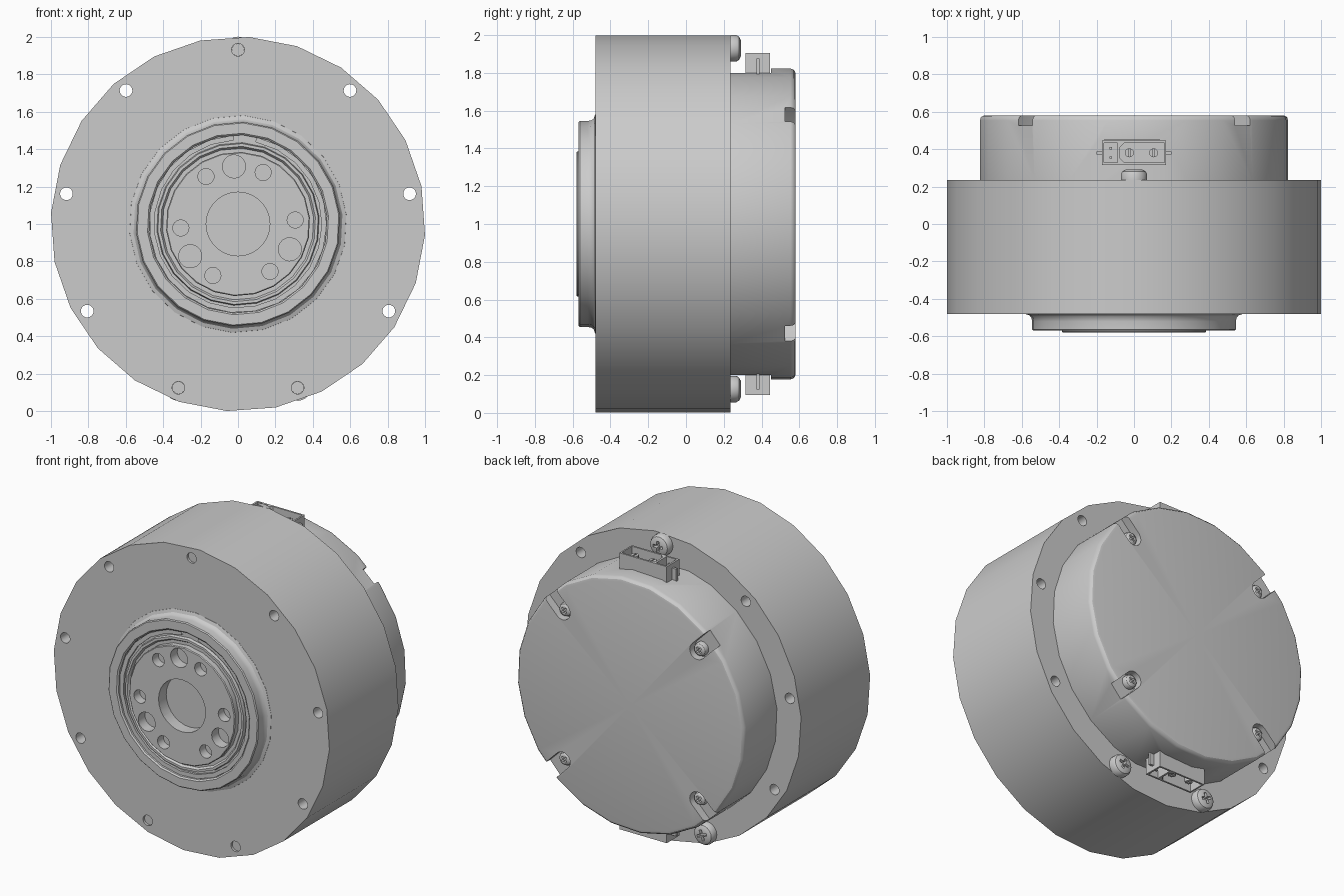
import bpy, bmesh, math
from mathutils import Matrix, Vector

if "Cube" in bpy.data.objects:
    bpy.data.objects.remove(bpy.data.objects["Cube"])

grey = bpy.data.materials.new("metal grey")
grey.diffuse_color = (0.6, 0.6, 0.6, 1)
grey.use_nodes = True
grey.node_tree.nodes["Principled BSDF"].inputs["Base Color"].default_value = grey.diffuse_color


def finish(name, bm, turn=0.0):
    """Turn about the motor axis (y), then store as an object."""
    bmesh.ops.remove_doubles(bm, verts=bm.verts, dist=1e-5)
    bmesh.ops.recalc_face_normals(bm, faces=bm.faces)
    bm.transform(Matrix.Rotation(turn, 4, 'Y'))
    mesh = bpy.data.meshes.new(name)
    bm.to_mesh(mesh)
    bm.free()
    mesh.materials.append(grey)
    obj = bpy.data.objects.new(name, mesh)
    bpy.context.collection.objects.link(obj)
    return obj


def lathe(name, profile, sides=16, at=(0, 0), turn=0.0, first=0.0, sweep=math.tau):
    """Revolve (radius, y) points about a y-parallel axis through at=(x, z)."""
    bm = bmesh.new()
    vs = [bm.verts.new((r * math.sin(first), y, r * math.cos(first))) for r, y in profile]
    es = [bm.edges.new(p) for p in zip(vs, vs[1:])]
    bmesh.ops.spin(bm, geom=vs + es, cent=(0, 0, 0), axis=(0, 1, 0),
                   angle=sweep, steps=sides)
    bm.transform(Matrix.Translation((at[0], 0, at[1])))
    return finish(name, bm, turn)


def prism(name, pts, lo, hi, axis='Y', turn=0.0):
    """Extrude an outline: (x, z) along y, or (x, y) along z."""
    bm = bmesh.new()
    place = (lambda p, h: (p[0], h, p[1])) if axis == 'Y' else (lambda p, h: (p[0], p[1], h))
    a = [bm.verts.new(place(p, lo)) for p in pts]
    b = [bm.verts.new(place(p, hi)) for p in pts]
    bm.faces.new(a)
    bm.faces.new(b)
    for i in range(len(pts)):
        j = (i + 1) % len(pts)
        bm.faces.new((a[i], a[j], b[j], b[i]))
    return finish(name, bm, turn)


def box(name, x0, x1, y0, y1, z0, z1, turn=0.0):
    return prism(name, [(x0, y0), (x1, y0), (x1, y1), (x0, y1)], z0, z1, 'Z', turn)


def rod(name, r, y0, y1, at=(0, 0), turn=0.0, sides=16):
    return lathe(name, [(0, y0), (r, y0), (r, y1), (0, y1)], sides, at, turn)


def cut(obj, cutters):
    for c in cutters:
        m = obj.modifiers.new("cut", 'BOOLEAN')
        m.operation, m.solver, m.object = 'DIFFERENCE', 'EXACT', c
    bpy.context.view_layer.objects.active = obj
    for m in list(obj.modifiers):
        bpy.ops.object.modifier_apply(modifier=m.name)
    for c in cutters:
        bpy.data.objects.remove(c)


def screw(name, r, y, h, dist, turn):
    """Pan head with a cross recess."""
    head = lathe(name, [(0, y), (r, y), (r, y + h * .55), (r * .88, y + h * .82),
                        (r * .6, y + h), (0, y + h)], 20, (0, dist), turn)
    a, b = r * .5, r * .13
    plus = [(-b, -a), (b, -a), (b, -b), (a, -b), (a, b), (b, b),
            (b, a), (-b, a), (-b, b), (-a, b), (-a, -b), (-b, -b)]
    cut(head, [prism("cross", [(x, z + dist) for x, z in plus], y + h * .5, y + h * 2, turn=turn)])


rad = math.radians

# Main housing with nine mounting holes
body = lathe("housing", [(0, -.48), (1, -.48), (1, .235), (0, .235)], 24, first=rad(3.4))
cut(body, [rod("hole", .034, -.6, .4, (0, .93), rad(40 * k)) for k in range(9)])

# Three housing screws, shanks filling their holes
for a in (0, 160, 200):
    screw("housing_screw", .07, .235, .056, .93, rad(a))
    rod("screw_shank", .0335, -.465, .24, (0, .93), rad(a))

# Front boss with fillet, stepped groove and output hub
hub = lathe("output_hub", [
    (0, -.47), (.585, -.47), (.58, -.481), (.56, -.488), (.55, -.5), (.546, -.52),
    (.546, -.562), (.54, -.568), (.485, -.568), (.476, -.56), (.476, -.535), (.435, -.535),
    (.43, -.555), (.415, -.555), (.405, -.54), (.385, -.54), (.385, -.575), (.38, -.58),
    (0, -.58)], 22, first=rad(3))
cut(hub, [rod("bore", .17, -.7, -.5, sides=28)]
    + [rod("bolt_hole", .043, -.7, -.52, (0, .306), rad(26 + 60 * k)) for k in range(6)]
    + [rod("dowel_hole", .062, -.7, -.51, (0, .308), rad(-4 + 120 * k)) for k in range(3)])

# Open retaining ring in the groove
lathe("retaining_ring", [(.474, -.53), (.474, -.55), (.447, -.55), (.447, -.53), (.474, -.53)],
      22, first=rad(12), sweep=rad(345))

# Rear cover with rounded rim, four screw slots and two connector flats
cover = lathe("rear_cover", [(0, .23), (.826, .23), (.826, .553), (.821, .568),
                             (.811, .577), (.797, .58), (0, .58)], 24, first=rad(5))
w, inner = .055, .69
slot = [(w, .95)] + [(w * math.cos(t), inner - w * math.sin(t))
                     for t in (math.pi * i / 8 for i in range(9))] + [(-w, .95)]
corners = [rad(45 + 90 * k) for k in range(4)]
cut(cover, [prism("slot", slot, .525, .65, turn=a) for a in corners]
    + [box("flat", -.3, .3, .2, .45, .8, .95, turn=a) for a in (0, math.pi)])
for a in corners:
    screw("cover_screw", .044, .524, .04, inner, a)

# Connectors, top and bottom
for a in (0, math.pi):
    shell = box("connector_shell", -.172, .172, .315, .445, .78, .905, a)
    key = [(-.075, .35), (-.05, .327), (.162, .327), (.162, .433), (-.05, .433), (-.075, .41)]
    cut(shell, [prism("power_cavity", key, .82, 1, 'Z', a),
                box("signal_cavity", -.16, -.088, .327, .433, .82, 1, a)])
    for x in (-.025, .105):
        ring = [(x + .024 * math.cos(t), .38 + .024 * math.sin(t))
                for t in (math.tau * i / 12 for i in range(12))]
        pin = prism("power_pin", ring, .81, .885, 'Z', a)
        cut(pin, [box("pin_slot", x - .004, x + .004, .3, .45, .85, .95, a)])
    for y in (.355, .405):
        box("signal_pin", -.13, -.118, y - .006, y + .006, .81, .88, a)
    for x in (-.185, .185):
        box("connector_clip", x - .016, x + .016, .372, .388, .79, .875, a)

# Raise onto the ground and shade
bpy.ops.object.select_all(action='DESELECT')
for obj in bpy.context.collection.objects:
    obj.data.transform(Matrix.Translation((0, 0, 1)))
    obj.select_set(True)
    bpy.context.view_layer.objects.active = obj
bpy.ops.object.shade_smooth_by_angle(angle=rad(30))
